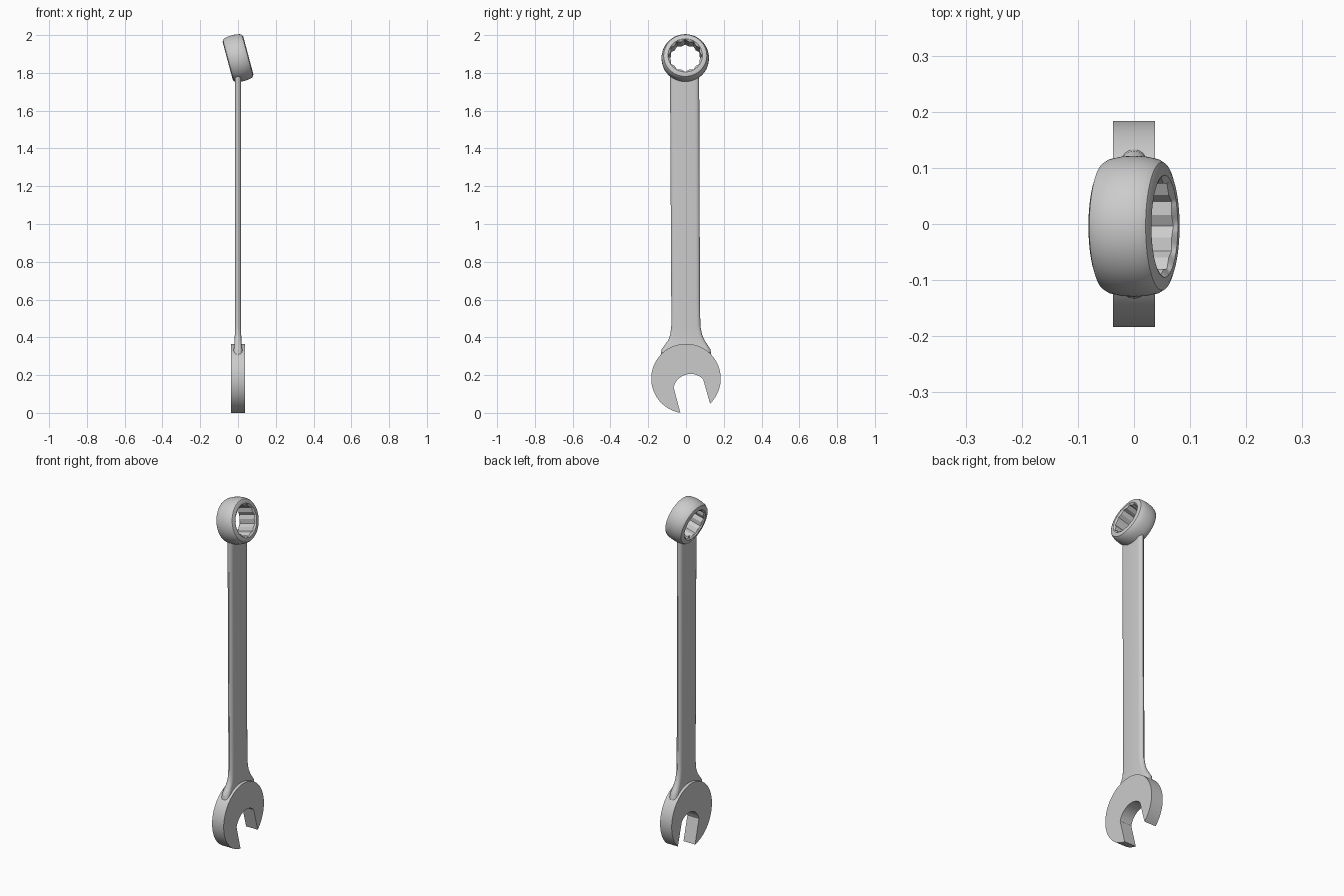
import bpy, bmesh
from math import sin, cos, pi, radians, sqrt
from mathutils import Vector, Matrix

if "Cube" in bpy.data.objects:
    bpy.data.objects.remove(bpy.data.objects["Cube"])


def make(name, rings, closed=False):
    """Skin a list of equal-length vertex loops; cap the ends unless closed."""
    bm = bmesh.new()
    loops = [[bm.verts.new(p) for p in ring] for ring in rings]
    n = len(loops[0])
    pairs = list(zip(loops, loops[1:])) + ([(loops[-1], loops[0])] if closed else [])
    for a, b in pairs:
        for i in range(n):
            j = (i + 1) % n
            bm.faces.new((a[i], a[j], b[j], b[i]))
    if not closed:
        bm.faces.new(loops[0])
        bm.faces.new(loops[-1])
    bmesh.ops.recalc_face_normals(bm, faces=bm.faces)
    mesh = bpy.data.meshes.new(name)
    bm.to_mesh(mesh)
    bm.free()
    ob = bpy.data.objects.new(name, mesh)
    bpy.context.collection.objects.link(ob)
    bpy.ops.object.select_all(action='DESELECT')
    bpy.context.view_layer.objects.active = ob
    ob.select_set(True)
    bpy.ops.object.shade_smooth_by_angle(angle=radians(28))
    return ob


TILT = radians(15)

# Open jaw: disc outline with a slanted slot
R, cz = 0.184, 0.182
outline = []
for i in range(65):
    a = radians(-46.3 + (260.6 + 46.3) * i / 64)
    outline.append((R * cos(a), cz + R * sin(a)))
mid = Vector((0.0125, 0.1575))
across = Vector((cos(TILT), sin(TILT)))
along = Vector((-sin(TILT), cos(TILT)))
half, arc_r = 0.081, 0.093
drop = sqrt(arc_r ** 2 - half ** 2)
for i in range(17):
    s = half * (-1 + 2 * i / 16)
    p = mid + across * s + along * (sqrt(arc_r ** 2 - s * s) - drop)
    outline.append((p.x, p.y))
make("open_jaw", [[(x, y, z) for y, z in outline] for x in (-0.037, 0.037)])

# Shank: rounded flat bar that flares into the jaw (z, y min, y max, half thickness)
stations = [
    (0.30, -0.134, 0.134, 0.024), (0.335, -0.130, 0.130, 0.023),
    (0.36, -0.112, 0.114, 0.020), (0.385, -0.094, 0.098, 0.018),
    (0.415, -0.083, 0.085, 0.017), (0.46, -0.078, 0.076, 0.017),
    (0.60, -0.078, 0.074, 0.017), (1.70, -0.084, 0.070, 0.017),
    (1.79, -0.084, 0.070, 0.017),
]


def shank_section(z, y0, y1, t):
    pts = []
    for edge, start in ((y1, -90), (y0, 90)):
        inset = 0.022 if edge > 0 else -0.022
        for k in range(9):
            a = radians(start + 180 * k / 8)
            pts.append((t * sin(a), edge - inset + abs(inset) * cos(a), z))
    return pts


make("shank", [shank_section(*s) for s in stations])

# Ring end: bulged band with a twelve-point socket, tilted on the shank
outer = [(-0.0565, 0.103), (-0.052, 0.114), (-0.042, 0.120), (-0.02, 0.1245),
         (0, 0.1255), (0.02, 0.1245), (0.042, 0.120), (0.052, 0.114), (0.0565, 0.103)]
pose = Matrix.Translation((0, -0.004, 1.878)) @ Matrix.Rotation(-TILT, 4, 'Y')


def star(k):
    a, r = 2 * pi * k / 24, (0.088 if k % 2 == 0 else 0.079)
    return Vector((0, r * cos(a), r * sin(a)))


columns = []
for i in range(96):
    a = 2 * pi * i / 96
    ring = [Vector((x, r * cos(a), r * sin(a))) for x, r in outer]
    rim = Vector((0, 0.091 * cos(a), 0.091 * sin(a)))
    tooth = star(i // 4).lerp(star(i // 4 + 1), (i % 4) / 4)
    for x, p in ((0.0565, rim), (0.049, tooth), (-0.049, tooth), (-0.0565, rim)):
        ring.append(p + Vector((x, 0, 0)))
    columns.append([pose @ p for p in ring])
make("ring_end", columns, closed=True)
